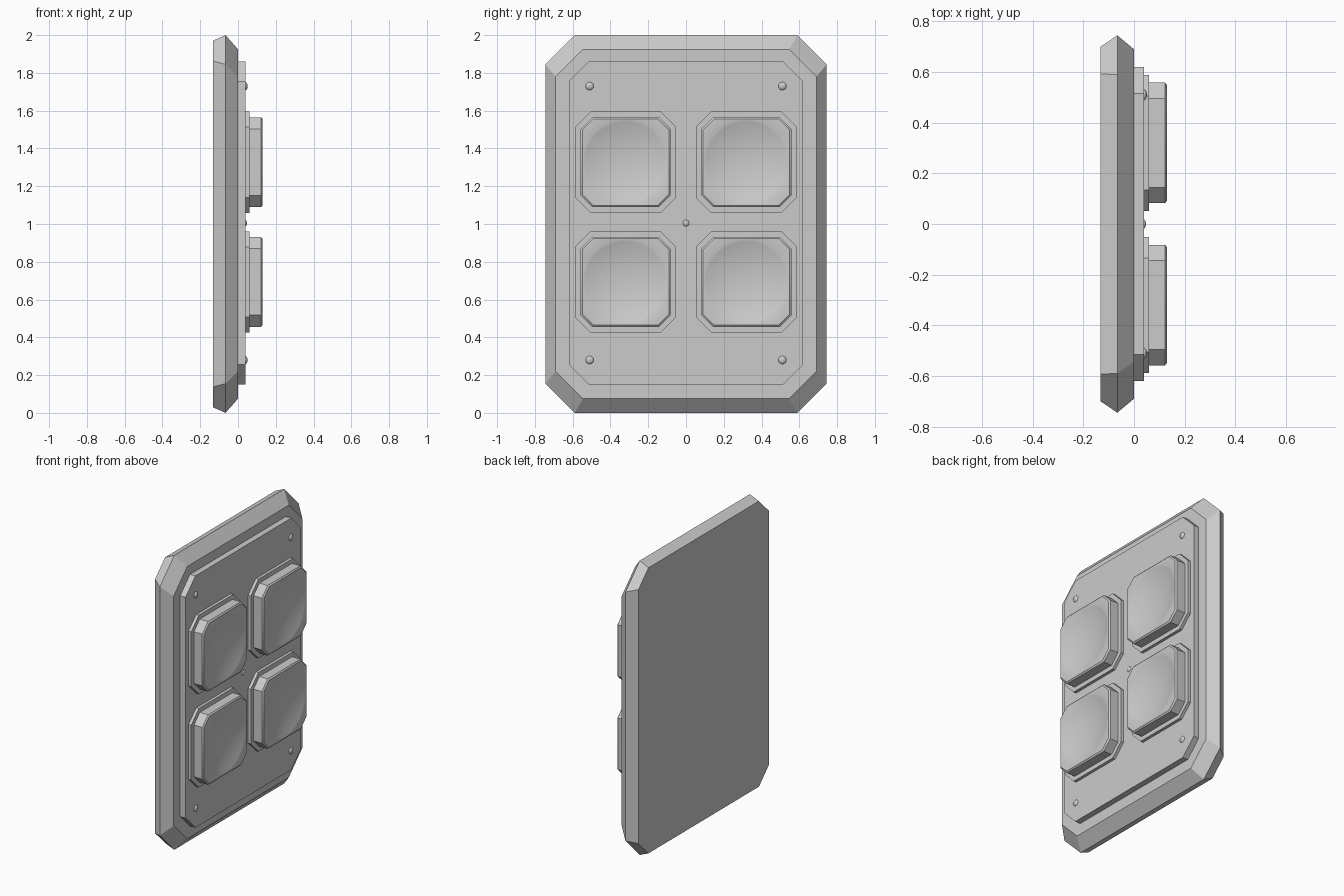
import bpy, bmesh, math
from mathutils import Matrix, Vector

if "Cube" in bpy.data.objects:
    bpy.data.objects.remove(bpy.data.objects["Cube"])


def octagon_loft(name, rings, cy=0.0, cz=1.0):
    """Stack chamfered rectangles along x; ring = (x, half_y, half_z, chamfer)."""
    bm = bmesh.new()
    loops = []
    for x, hy, hz, c in rings:
        pts = [(hy, hz - c), (hy - c, hz), (c - hy, hz), (-hy, hz - c),
               (-hy, c - hz), (c - hy, -hz), (hy - c, -hz), (hy, c - hz)]
        loops.append([bm.verts.new((x, cy + y, cz + z)) for y, z in pts])
    for a, b in zip(loops, loops[1:]):
        for i in range(8):
            j = (i + 1) % 8
            bm.faces.new((a[i], a[j], b[j], b[i]))
    bm.faces.new(loops[0][::-1])
    bm.faces.new(loops[-1])
    bmesh.ops.recalc_face_normals(bm, faces=bm.faces)
    return to_object(name, bm)


def to_object(name, bm):
    mesh = bpy.data.meshes.new(name)
    bm.to_mesh(mesh)
    bm.free()
    obj = bpy.data.objects.new(name, mesh)
    bpy.context.collection.objects.link(obj)
    return obj


def sphere(name, loc, scale, segs, rings):
    """UV sphere with its pole along x."""
    bm = bmesh.new()
    mat = (Matrix.Translation(loc) @ Matrix.Diagonal(Vector((*scale, 1)))
           @ Matrix.Rotation(math.pi / 2, 4, 'Y'))
    bmesh.ops.create_uvsphere(bm, u_segments=segs, v_segments=rings,
                              radius=1, matrix=mat)
    return to_object(name, bm)


def activate(obj):
    bpy.ops.object.select_all(action='DESELECT')
    obj.select_set(True)
    bpy.context.view_layer.objects.active = obj


def smooth(obj):
    activate(obj)
    bpy.ops.object.shade_smooth_by_angle(angle=math.radians(30))


# Wall plate with bevelled rim, and the raised panel on it
octagon_loft("back_plate", [(-0.133, 0.70, 0.97, 0.107),
                            (-0.066, 0.745, 1.0, 0.155),
                            (0.0, 0.69, 0.925, 0.145)])
octagon_loft("raised_panel", [(0.0, 0.62, 0.855, 0.105),
                              (0.04, 0.62, 0.855, 0.105)], cz=1.005)

# Four buttons with surrounds and dished faces
DISH_R, DISH_D, FACE_X = 0.225, 0.035, 0.13
R = (DISH_R ** 2 + DISH_D ** 2) / (2 * DISH_D)
for row, cz in (("upper", 1.327), ("lower", 0.693)):
    for side, cy in (("left", -0.32), ("right", 0.32)):
        tag = f"{row}_{side}"
        octagon_loft("button_surround_" + tag, [(0.04, 0.268, 0.268, 0.082),
                                                (0.06, 0.268, 0.268, 0.082)], cy, cz)
        button = octagon_loft("button_" + tag, [(0.06, 0.238, 0.238, 0.062),
                                                (0.122, 0.238, 0.238, 0.062),
                                                (FACE_X, 0.229, 0.229, 0.058)], cy, cz)
        cutter = sphere("dish_cutter", (FACE_X + R - DISH_D, cy, cz), (R, R, R), 48, 64)
        cutter.hide_render = True
        mod = button.modifiers.new("dish", 'BOOLEAN')
        mod.operation = 'DIFFERENCE'
        mod.solver = 'EXACT'
        mod.object = cutter
        activate(button)
        bpy.ops.object.modifier_apply(modifier=mod.name)
        bpy.data.objects.remove(cutter)
        smooth(button)

# Corner rivets and the small central indicator
for z in (0.28, 1.73):
    for y in (-0.51, 0.51):
        smooth(sphere("rivet", (0.038, y, z), (0.013, 0.022, 0.022), 16, 10))
smooth(sphere("indicator", (0.038, 0, 1.005), (0.009, 0.018, 0.018), 16, 10))
